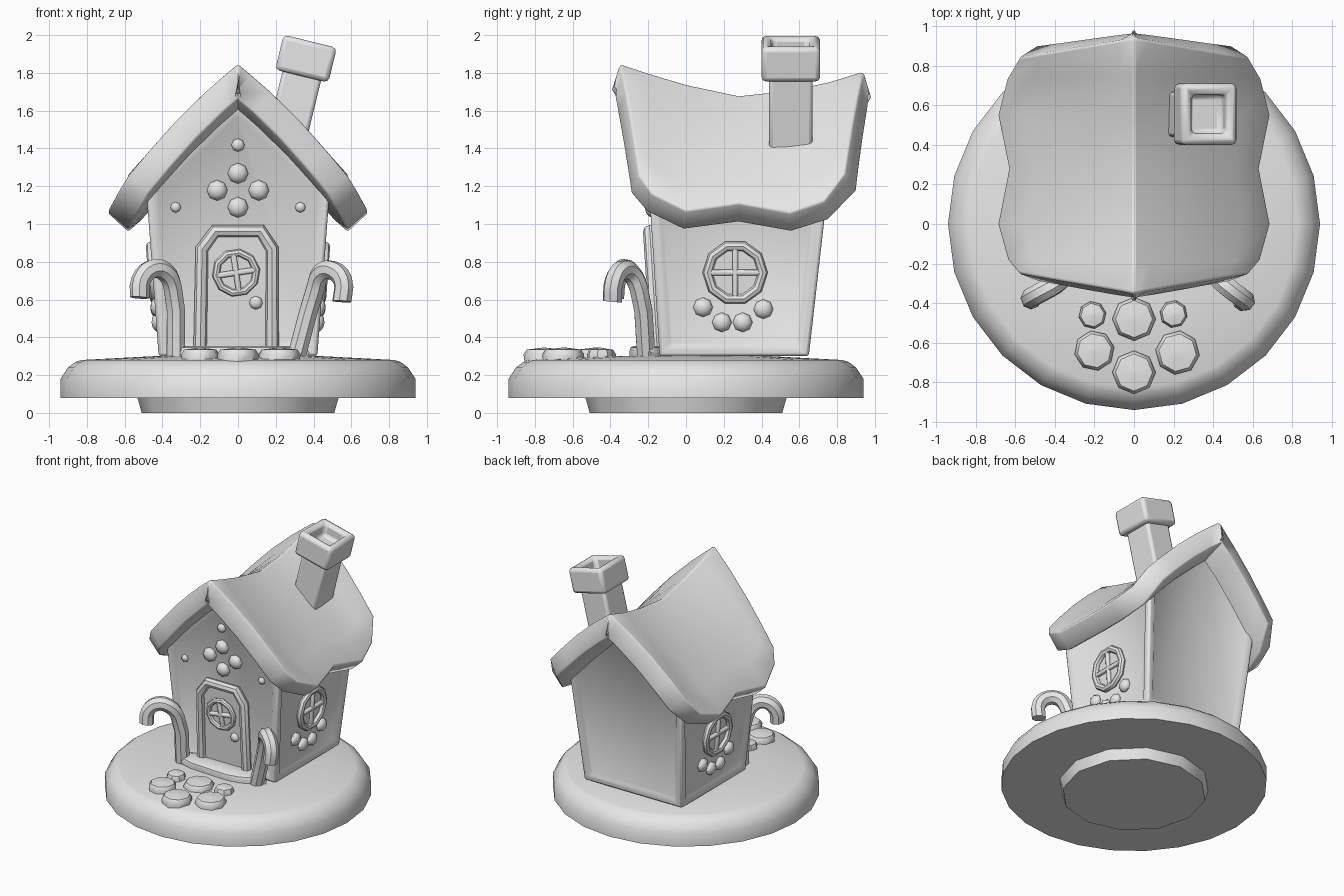
import bpy, bmesh, math
from mathutils import Matrix, Vector

cube = bpy.data.objects.get("Cube")
if cube:
    bpy.data.objects.remove(cube, do_unlink=True)

grey = bpy.data.materials.new("plain_grey")
grey.use_nodes = True
GREY = (0.8, 0.8, 0.8, 1)
grey.diffuse_color = GREY
grey.node_tree.nodes["Principled BSDF"].inputs["Base Color"].default_value = GREY
parts = []


def finish(name, bm, matrix=Matrix(), bevel=0, segments=2):
    bmesh.ops.recalc_face_normals(bm, faces=bm.faces)
    mesh = bpy.data.meshes.new(name)
    bm.to_mesh(mesh)
    bm.free()
    mesh.transform(matrix)
    mesh.materials.append(grey)
    obj = bpy.data.objects.new(name, mesh)
    bpy.context.collection.objects.link(obj)
    if bevel:
        mod = obj.modifiers.new("soft_edges", "BEVEL")
        mod.width, mod.segments = bevel, segments
        mod.limit_method, mod.angle_limit = "ANGLE", math.radians(50)
    parts.append(obj)
    return obj


def lathe(name, profile, sides, matrix=Matrix(), wave=0):
    """Closed solid of revolution about local z, with an optional wavy outline."""
    bm = bmesh.new()
    rings = []
    for r, z in profile:
        ring = []
        for i in range(sides):
            a = math.tau * i / sides
            w = r * (1 + wave * math.sin(5 * a + 1))
            ring.append(bm.verts.new((w * math.cos(a), w * math.sin(a), z)))
        rings.append(ring)
    for low, high in zip(rings, rings[1:]):
        for i in range(sides):
            j = (i + 1) % sides
            bm.faces.new((low[i], low[j], high[j], high[i]))
    bm.faces.new(rings[0])
    bm.faces.new(rings[-1])
    return finish(name, bm, matrix)


def box(name, size, matrix, bevel=0.01):
    bm = bmesh.new()
    bmesh.ops.create_cube(bm, size=1, matrix=Matrix.Diagonal((*size, 1)))
    return finish(name, bm, matrix, bevel)


def slab(name, outline, depth, matrix, bevel=0):
    bm = bmesh.new()
    face = bm.faces.new([bm.verts.new((x, y, 0)) for x, y in outline])
    out = bmesh.ops.extrude_face_region(bm, geom=[face])
    verts = [v for v in out["geom"] if isinstance(v, bmesh.types.BMVert)]
    bmesh.ops.translate(bm, verts=verts, vec=(0, 0, depth))
    return finish(name, bm, matrix, bevel)


def tube(name, points, radius, matrix=Matrix(), cyclic=False, smooth=False):
    curve = bpy.data.curves.new(name, "CURVE")
    curve.dimensions = "3D"
    curve.bevel_depth, curve.bevel_resolution = radius, 2
    curve.resolution_u, curve.use_fill_caps = 3, True
    spline = curve.splines.new("BEZIER")
    spline.bezier_points.add(len(points) - 1)
    for bp, co in zip(spline.bezier_points, points):
        bp.co = co
        bp.handle_left_type = bp.handle_right_type = "AUTO" if smooth else "VECTOR"
    if not smooth:
        curve.resolution_u = 1
    spline.use_cyclic_u = cyclic
    temp = bpy.data.objects.new(name, curve)
    bpy.context.collection.objects.link(temp)
    bpy.context.view_layer.update()
    bm = bmesh.new()
    bm.from_mesh(temp.to_mesh())
    temp.to_mesh_clear()
    bpy.data.objects.remove(temp, do_unlink=True)
    return finish(name, bm, matrix)


def wall_frame(origin, normal):
    """Local x runs along the wall, y up it and z out of it."""
    n = Vector(normal).normalized()
    right = Vector((0, 0, 1)).cross(n).normalized()
    up = n.cross(right)
    return Matrix.Translation(origin) @ Matrix((right, up, n)).transposed().to_4x4()


def candy(name, frame, x, y, r):
    bm = bmesh.new()
    bmesh.ops.create_uvsphere(bm, u_segments=8, v_segments=6, radius=r)
    finish(name, bm, frame @ Matrix.Translation((x, y, 0)) @ Matrix.Diagonal((1, 1, 0.7, 1)))


def round_window(name, frame, x, y, r, rim, tilt):
    m = frame @ Matrix.Translation((x, y, 0.01)) @ Matrix.Rotation(tilt, 4, "Z")
    ring = [(r * math.cos(math.tau * i / 10), r * math.sin(math.tau * i / 10), 0) for i in range(10)]
    tube(name + "_rim", ring, rim, m, cyclic=True)
    lathe(name + "_pane", [(r, -0.02), (r, -0.004)], 10, m)
    for part, size in (("upright", (0.03, 2 * r, 0.035)), ("crossbar", (2 * r, 0.03, 0.035))):
        box(name + "_" + part, size, m)


# Round stand
lathe("pedestal", [(0.51, 0), (0.535, 0.09)], 12)
lathe("ground", [(0.94, 0.08), (0.94, 0.18), (0.9, 0.24), (0.86, 0.27), (0.83, 0.28), (0.45, 0.3), (0.1, 0.305)], 24)

# House walls, flaring upward, with a raised border on every wall
bm = bmesh.new()
ends = []
for y0, lean in ((-0.14, -0.063), (0.65, 0.114)):
    ends.append([bm.verts.new((x, y0 + lean * (z - 0.3), z)) for x, z in
                 ((-0.42, 0.3), (0.42, 0.3), (0.487, 1.2), (0, 1.65), (-0.487, 1.2))])
walls = [bm.faces.new(e) for e in ends]
for i in range(5):
    j = (i + 1) % 5
    f = bm.faces.new((ends[0][i], ends[0][j], ends[1][j], ends[1][i]))
    if i in (1, 4):
        walls.append(f)
bmesh.ops.recalc_face_normals(bm, faces=bm.faces)
for f in walls:
    bmesh.ops.inset_region(bm, faces=[f], thickness=0.045, use_even_offset=True)
    bmesh.ops.inset_region(bm, faces=[f], thickness=0.018, depth=-0.015, use_even_offset=True)
finish("house_walls", bm, bevel=0.015)

# Sagging roof: ridge (y, z) and eave (y, x, z) at each station
ridge = [(-0.35, 1.85), (-0.2, 1.8), (0, 1.74), (0.28, 1.68), (0.55, 1.71), (0.76, 1.755), (0.94, 1.81)]
eave = [(-0.25, 0.58, 1.26), (-0.18, 0.64, 1.16), (0, 0.69, 1.07), (0.28, 0.635, 1.11),
        (0.55, 0.69, 1.06), (0.73, 0.645, 1.12), (0.84, 0.58, 1.27)]
steps = [-1, -0.8, -0.55, -0.3, -0.12, 0, 0.12, 0.3, 0.55, 0.8, 1]
bm = bmesh.new()
rows = []
for (ry, rz), (ey, ex, ez) in zip(ridge, eave):
    row = []
    for u in steps:
        t = abs(u)
        z = rz + (ez - rz) * t + 0.035 * math.sin(math.pi * t)
        row.append(bm.verts.new((ex * u, ry + (ey - ry) * t, z)))
    rows.append(row)
for a, b in zip(rows, rows[1:]):
    for i in range(len(steps) - 1):
        bm.faces.new((a[i], a[i + 1], b[i + 1], b[i]))
roof = finish("roof", bm)
if roof.data.polygons[0].normal.z < 0:
    roof.data.flip_normals()
thick = roof.modifiers.new("thickness", "SOLIDIFY")
thick.thickness, thick.offset = 0.15, -1
soft = roof.modifiers.new("soft_edges", "BEVEL")
soft.width, soft.segments, soft.angle_limit = 0.03, 2, math.radians(50)

# Leaning chimney with a hollow cap
lean = Matrix.Translation((0.36, 0.555, 1.875)) @ Matrix.Rotation(0.24, 4, "Y")
box("chimney_shaft", (0.21, 0.23, 0.52), lean @ Matrix.Translation((0, 0, -0.28)), 0.02)
bm = bmesh.new()
bmesh.ops.create_cube(bm, size=1, matrix=Matrix.Diagonal((0.29, 0.31, 0.19, 1)))
top = max(bm.faces, key=lambda f: f.calc_center_median().z)
bmesh.ops.inset_region(bm, faces=[top], thickness=0.08)
hole = bmesh.ops.extrude_face_region(bm, geom=[top])
bmesh.ops.translate(bm, verts=[v for v in hole["geom"] if isinstance(v, bmesh.types.BMVert)], vec=(0, 0, -0.1))
bmesh.ops.delete(bm, geom=[top], context="FACES_ONLY")
finish("chimney_cap", bm, lean, 0.025)

# Front wall: door, its window and knob, gable candies
front = wall_frame((0, -0.13, 0.3), (0, -1, -0.063))
arch = [(-0.2, 0.03), (-0.19, 0.57), (-0.12, 0.665), (0.12, 0.665), (0.18, 0.57), (0.18, 0.03)]
slab("door", arch, 0.025, front)
tube("door_frame", [(x, y, 0.02) for x, y in arch], 0.036, front)
door_face = front @ Matrix.Translation((0, 0, 0.025))
round_window("door_window", door_face, -0.01, 0.445, 0.108, 0.02, 0.15)
candy("door_knob", door_face, 0.095, 0.285, 0.036)
for x, y, r in ((0, 0.97, 0.055), (-0.11, 0.88, 0.055), (0.11, 0.88, 0.055), (0, 0.79, 0.055),
                (0, 1.12, 0.035), (-0.33, 0.79, 0.028), (0.33, 0.79, 0.028)):
    candy("gable_candy", front, x, y, r)

# Side walls: round window with a row of candies
for side, word in ((1, "left"), (-1, "right")):
    frame = wall_frame((side * 0.408, 0.26, 0.3), (side, 0, -0.075))
    round_window(word + "_window", frame, 0, 0.445, 0.147, 0.026, 0)
    for x, y in ((-0.17, 0.26), (-0.07, 0.18), (0.04, 0.18), (0.15, 0.25)):
        candy(word + "_wall_candy", frame, x * side, y, 0.052)

# Candy canes beside the door
for word, points in (
        ("right", ((-0.33, -0.21, 0.3), (-0.345, -0.25, 0.66), (-0.39, -0.3, 0.75),
                   (-0.46, -0.34, 0.76), (-0.515, -0.37, 0.7), (-0.52, -0.38, 0.61))),
        ("left", ((0.31, -0.21, 0.3), (0.41, -0.25, 0.66), (0.44, -0.29, 0.74),
                  (0.5, -0.34, 0.755), (0.555, -0.38, 0.7), (0.55, -0.39, 0.59)))):
    tube(word + "_candy_cane", points, 0.052, smooth=True)

# Icing on the doorstep
lathe("doorstep_icing", [(0.96, -0.02), (1, 0.02), (0.95, 0.045), (0.8, 0.055)], 20,
      Matrix.Translation((0, -0.19, 0.3)) @ Matrix.Diagonal((0.36, 0.11, 1, 1)), wave=0.06)

# Stepping stones
for x, y, r in ((-0.21, -0.46, 0.07), (0, -0.48, 0.11), (0.2, -0.455, 0.07),
                (-0.2, -0.64, 0.102), (0.22, -0.65, 0.112), (0, -0.75, 0.11)):
    lathe("stepping_stone", [(0.95 * r, -0.03), (r, 0.015), (0.85 * r, 0.04), (0.1 * r, 0.05)], 8,
          Matrix.Translation((x, y, 0.295)) @ Matrix.Rotation(x * 3, 4, "Z"))

# Smooth shading with crisp edges
bpy.ops.object.select_all(action="DESELECT")
for obj in parts:
    obj.select_set(True)
bpy.context.view_layer.objects.active = parts[0]
bpy.ops.object.shade_smooth_by_angle(angle=math.radians(40))
